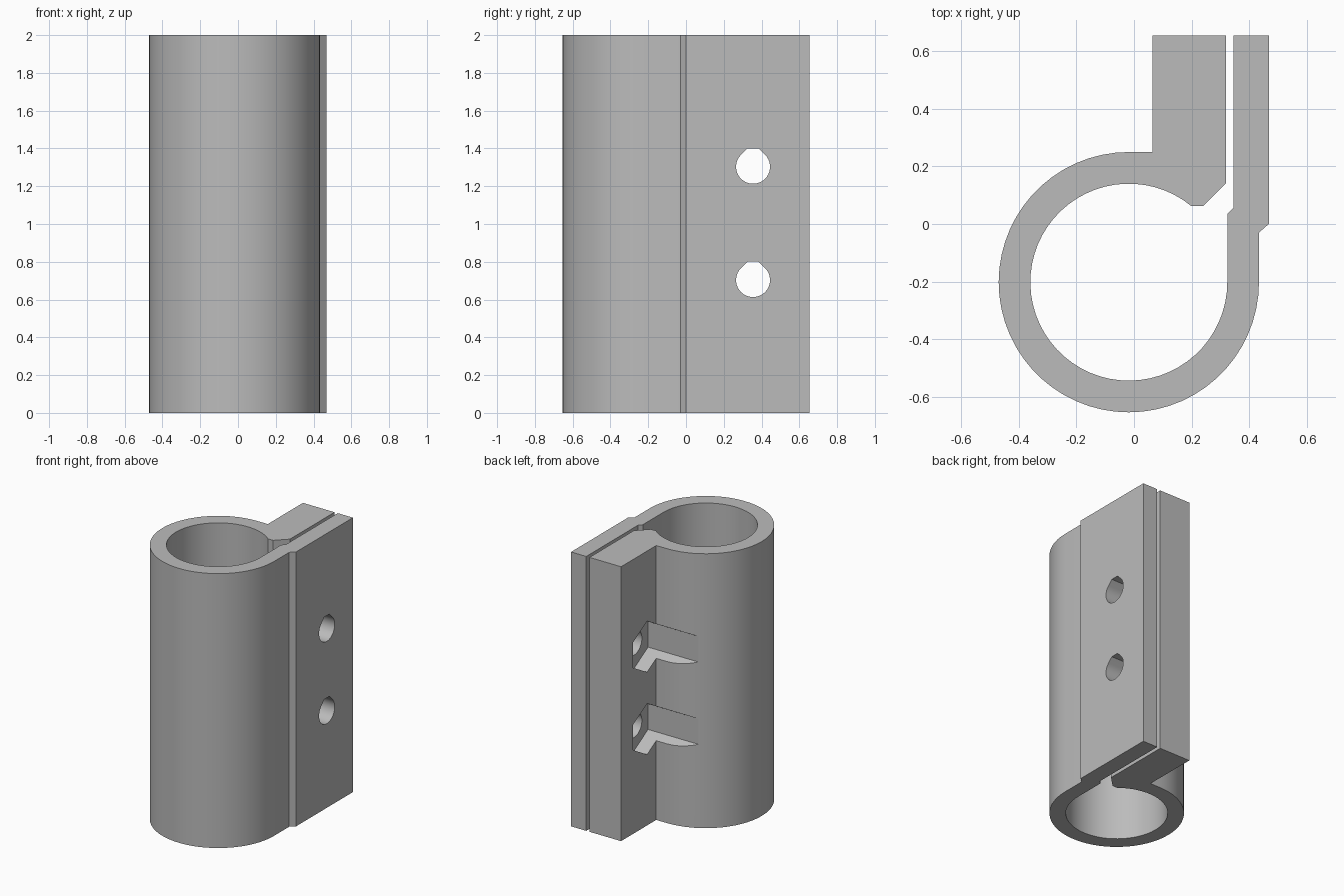
import bpy, bmesh, math

if "Cube" in bpy.data.objects:
    bpy.data.objects.remove(bpy.data.objects["Cube"])

CX, CY = -0.018, -0.202      # tube axis
R_OUT, R_IN = 0.452, 0.342   # tube radii
HEIGHT = 2.0
BOLT_Y, BOLT_Z = 0.355, (0.703, 1.303)

grey = bpy.data.materials.new("light grey")
grey.diffuse_color = (0.5, 0.5, 0.5, 1)
grey.use_nodes = True
grey.node_tree.nodes["Principled BSDF"].inputs["Base Color"].default_value = grey.diffuse_color


def arc(r, a0, a1, n):
    pts = []
    for i in range(n + 1):
        a = math.radians(a0 + (a1 - a0) * i / n)
        pts.append((CX + r * math.cos(a), CY + r * math.sin(a)))
    return pts


def prism(name, base, offset):
    """Extrude a closed 3D outline along an offset."""
    bm = bmesh.new()
    face = bm.faces.new([bm.verts.new(p) for p in base])
    new = bmesh.ops.extrude_face_region(bm, geom=[face], use_keep_orig=True)
    verts = [v for v in new["geom"] if isinstance(v, bmesh.types.BMVert)]
    bmesh.ops.translate(bm, verts=verts, vec=offset)
    bmesh.ops.recalc_face_normals(bm, faces=bm.faces)
    mesh = bpy.data.meshes.new(name)
    bm.to_mesh(mesh)
    bm.free()
    mesh.materials.append(grey)
    ob = bpy.data.objects.new(name, mesh)
    bpy.context.collection.objects.link(ob)
    return ob


# Split tube with a thick flange and a thin flange
outline = arc(R_OUT, 90, 360, 45)
outline += [(0.434, -0.03), (0.468, 0.0), (0.468, 0.655), (0.346, 0.655),
            (0.346, 0.057), (0.324, 0.035)]
outline += arc(R_IN, 360, 50.5, 52)
outline += [(0.24, 0.062), (0.32, 0.142), (0.32, 0.655), (0.065, 0.655), (0.065, 0.25)]
clamp = prism("clamp_body", [(x, y, 0) for x, y in outline], (0, 0, HEIGHT))


def cut(cutter):
    cutter.hide_render = True
    cutter.hide_set(True)
    mod = clamp.modifiers.new(cutter.name, "BOOLEAN")
    mod.object = cutter
    mod.operation = "DIFFERENCE"
    mod.solver = "EXACT"


for i, z in enumerate(BOLT_Z):
    # Bolt hole: round below, 45 degree shoulders and a flat top
    r, top = 0.09, 0.098
    hole = [(r * math.cos(math.radians(a)), r * math.sin(math.radians(a)))
            for a in range(135, 406, 10)]
    half = r * math.sqrt(2) - top
    hole += [(half, top), (-half, top)]
    cut(prism(f"bolt_hole_cutter_{i}", [(0.1, BOLT_Y + y, z + h) for y, h in hole], (0.6, 0, 0)))
    # Hexagonal nut pocket, open on the left side
    hexa = [(0.186 * math.sin(k * math.pi / 3), 0.186 * math.cos(k * math.pi / 3))
            for k in range(6)]
    cut(prism(f"nut_pocket_cutter_{i}", [(-0.7, BOLT_Y + y, z + h) for y, h in hexa], (0.87, 0, 0)))

# Apply the cuts, drop the cutters and smooth the curved walls
bpy.context.view_layer.objects.active = clamp
clamp.select_set(True)
for mod in list(clamp.modifiers):
    cutter = mod.object
    bpy.ops.object.modifier_apply(modifier=mod.name)
    bpy.data.objects.remove(cutter)
bpy.ops.object.shade_smooth_by_angle(angle=math.radians(25))
